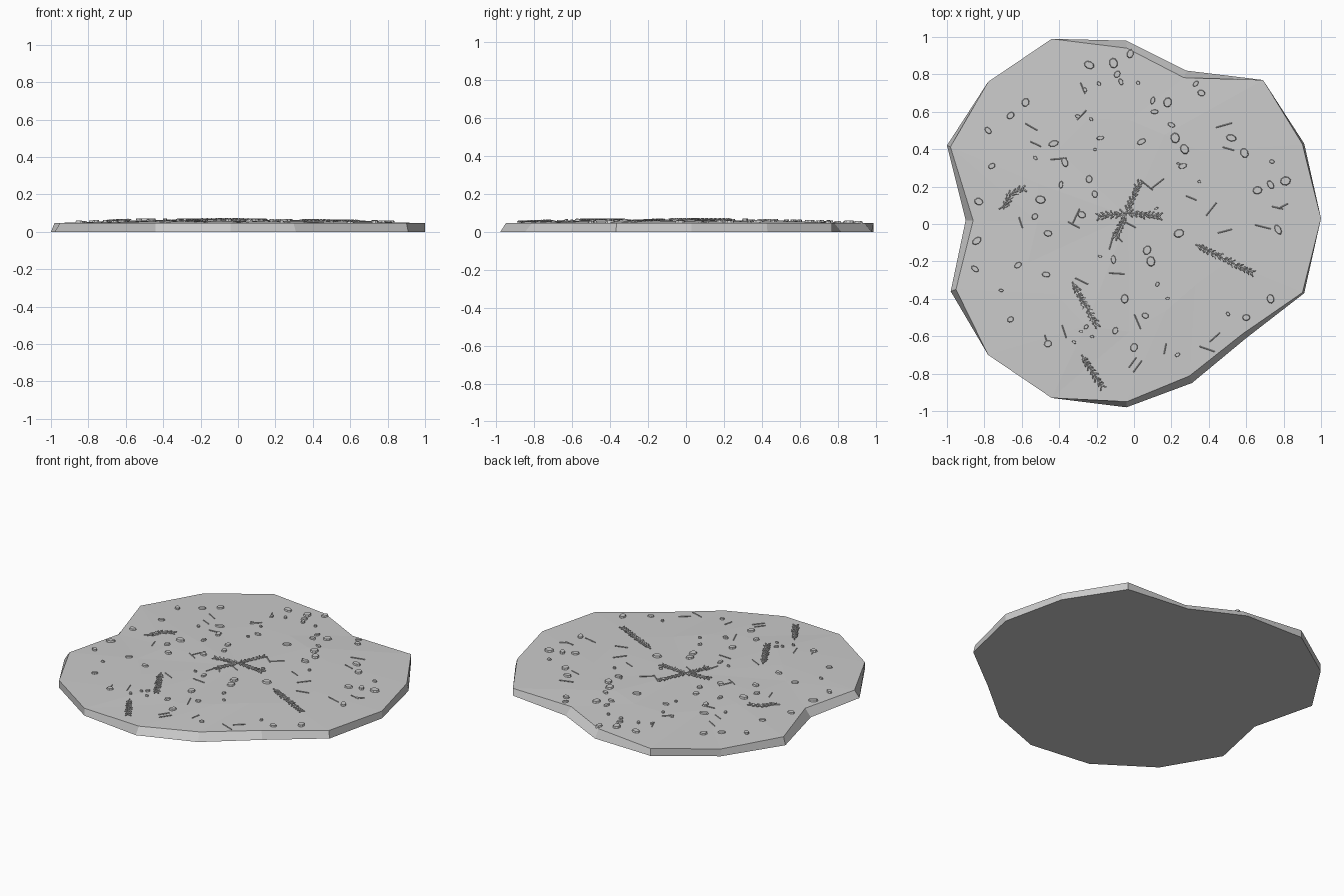
import bpy, bmesh, math, random
from mathutils import Vector, Matrix
from mathutils.bvhtree import BVHTree

random.seed(4)
if "Cube" in bpy.data.objects:
    bpy.data.objects.remove(bpy.data.objects["Cube"], do_unlink=True)

grey = bpy.data.materials.new("ground_grey")
grey.use_nodes = True
tone = (0.6, 0.6, 0.6, 1)
grey.diffuse_color = tone
grey.node_tree.nodes["Principled BSDF"].inputs["Base Color"].default_value = tone


def make_object(name, bm):
    mesh = bpy.data.meshes.new(name)
    bm.to_mesh(mesh)
    bm.free()
    mesh.materials.append(grey)
    obj = bpy.data.objects.new(name, mesh)
    bpy.context.collection.objects.link(obj)
    return obj


# Ground slab: outline points (hundredths) and how far each top corner is set in
outline = [(100, 3), (91, 43), (69, 77), (28, 82), (-4, 98), (-44, 99), (-78, 76), (-100, 42),
           (-90, 2), (-98, -36), (-78, -70), (-44, -93), (-4, -98), (31, -85), (60, -61), (91, -37)]
inset = [0, 1, 0, 4, 4, 0, 0, 2, 4, 3, 0, 0, 3, 4, 3, 1]

bm = bmesh.new()
rim = [Vector((x, y, 0)) / 100 for x, y in outline]
low = [bm.verts.new(p) for p in rim]
top, mid = [], []
for p, d in zip(rim, inset):
    q = p - p.normalized() * d / 100
    top.append(bm.verts.new((q.x, q.y, 0.047)))
    r = q * random.uniform(0.5, 0.62)
    mid.append(bm.verts.new((r.x, r.y, random.uniform(0.056, 0.062))))
peak = bm.verts.new((-0.03, 0.04, 0.062))
bm.faces.new(low[::-1])
count = len(rim)
for i in range(count):
    j = (i + 1) % count
    bm.faces.new((low[i], low[j], top[j], top[i]))
    bm.faces.new((top[i], top[j], mid[j]))
    bm.faces.new((top[i], mid[j], mid[i]))
    bm.faces.new((mid[i], mid[j], peak))
bmesh.ops.recalc_face_normals(bm, faces=bm.faces)
surface = BVHTree.FromBMesh(bm)
make_object("ground_slab", bm)


def on_ground(x, y, lift=0.0):
    hit = surface.ray_cast(Vector((x, y, 1)), Vector((0, 0, -1)))[0]
    return Vector((x, y, (hit.z if hit else 0.05) + lift))


def random_spot():
    a, r = random.uniform(0, math.tau), 0.82 * math.sqrt(random.random())
    return r * math.cos(a), r * math.sin(a)


# Pebbles: flat eight-sided stones, the large ones placed and the small ones scattered
pebbles = [(-24, 85), (-11, 86), (-2, 91), (-9, 80), (-7, 76), (-58, 65), (-66, 58), (-78, 50),
           (-43, 43), (-37, 33), (-39, 21), (-50, 13), (-53, 4), (-46, -5), (-62, -22), (-47, -27),
           (-66, -51), (-46, -64), (-18, 46), (4, 44), (11, 60), (18, 65), (10, 66), (36, 70),
           (33, 75), (20, 53), (22, 46), (27, 40), (26, 31), (52, 46), (59, 38), (73, 21),
           (81, 23), (66, 18), (77, -3), (73, -40), (60, -50), (24, -5), (9, -20), (7, -14),
           (-11, -19), (-5, -40), (-10, -57), (6, -49), (0, -66), (-24, 24), (-21, 16),
           (-28, 5), (-84, -9), (-85, -24), (-76, 31), (-83, 12)]
bm = bmesh.new()


def add_pebble(x, y, size):
    place = Matrix.Translation(on_ground(x, y, 0.002)) @ Matrix.Rotation(random.uniform(0, math.pi), 4, 'Z')
    shape = Matrix.Diagonal((size, size * random.uniform(0.55, 0.85), 1, 1))
    bmesh.ops.create_cone(bm, cap_ends=True, segments=8, radius1=1, radius2=0.78,
                          depth=random.uniform(0.012, 0.018), matrix=place @ shape)


for x, y in pebbles:
    add_pebble(x / 100, y / 100, random.uniform(0.02, 0.032))
for _ in range(22):
    add_pebble(*random_spot(), random.uniform(0.01, 0.016))
make_object("pebbles", bm)


def add_rod(bm, a, b, radius, sides=4):
    turn = (b - a).to_track_quat('Z', 'Y').to_matrix().to_4x4()
    bmesh.ops.create_cone(bm, cap_ends=True, segments=sides, radius1=radius, radius2=radius,
                          depth=(b - a).length, matrix=Matrix.Translation((a + b) / 2) @ turn)


# Loose needles
bm = bmesh.new()
for _ in range(32):
    x, y = random_spot()
    a, half = random.uniform(0, math.pi), random.uniform(0.025, 0.045)
    dx, dy = half * math.cos(a), half * math.sin(a)
    add_rod(bm, on_ground(x - dx, y - dy, 0.002), on_ground(x + dx, y + dy, 0.002), 0.003)
make_object("needles", bm)


# Sprigs: a stem with pairs of small leaflets along it
def add_sprig(name, path):
    bm = bmesh.new()
    for (ax, ay), (bx, by) in zip(path, path[1:]):
        a, b = on_ground(ax, ay, 0.005), on_ground(bx, by, 0.005)
        add_rod(bm, a, b, 0.004, 5)
        heading = math.atan2(by - ay, bx - ax)
        steps = max(2, round((b - a).length / 0.024))
        for k in range(steps):
            for side in (-1, 1):
                turn = heading + side * random.uniform(0.4, 0.8)
                out = Vector((math.cos(turn), math.sin(turn), 0.1)) * 0.017
                center = a.lerp(b, (k + 0.5) / steps) + out
                bmesh.ops.create_icosphere(
                    bm, subdivisions=1, radius=1,
                    matrix=Matrix.Translation(center) @ Matrix.Rotation(turn, 4, 'Z')
                    @ Matrix.Diagonal((0.018, 0.006, 0.005, 1)))
    make_object(name, bm)


hub = (-0.04, 0.06)
for i, tip in enumerate([(0.14, 0.04), (0.03, 0.22), (-0.19, 0.04), (-0.1, -0.07)]):
    add_sprig(f"center_sprig_{i + 1}", [hub, tip])
add_sprig("left_sprig", [(0.33, -0.11), (0.63, -0.26)])
add_sprig("front_sprig", [(-0.33, -0.31), (-0.2, -0.54)])
add_sprig("front_edge_sprig", [(-0.28, -0.7), (-0.17, -0.87)])
add_sprig("right_sprig", [(-0.7, 0.08), (-0.66, 0.16), (-0.59, 0.19)])
